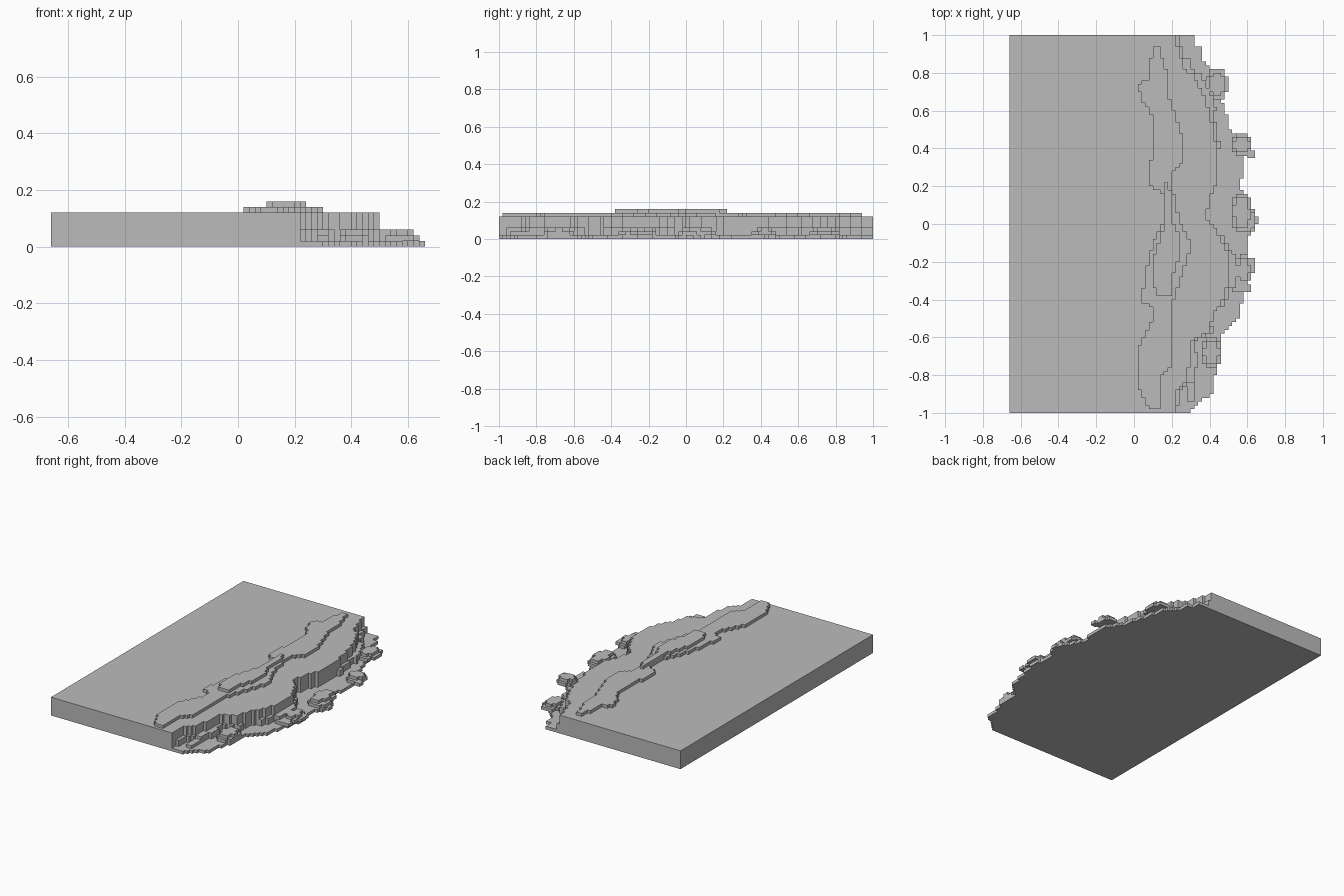
import bpy, bmesh

if "Cube" in bpy.data.objects:
    bpy.data.objects.remove(bpy.data.objects["Cube"])

STEP = 0.02          # size of one terrain cell

stone = bpy.data.materials.new("grey_stone")
stone.diffuse_color = (0.5, 0.5, 0.5, 1)
stone.use_nodes = True
stone.node_tree.nodes["Principled BSDF"].inputs["Base Color"].default_value = stone.diffuse_color


def sample(profile, y):
    """Edge position at y, interpolated along a (y, x) profile, snapped to cells."""
    if y <= profile[0][0]:
        x = profile[0][1]
    elif y >= profile[-1][0]:
        x = profile[-1][1]
    else:
        for (y0, x0), (y1, x1) in zip(profile, profile[1:]):
            if y0 <= y <= y1:
                x = x0 + (x1 - x0) * (y - y0) / (y1 - y0)
                break
    return round(x / STEP) * STEP


def stairs(profile, y0, y1):
    """Stepped outline of one edge, with equal rows merged."""
    pts, last = [], None
    n = round((y1 - y0) / STEP)
    for i in range(n):
        y = y0 + i * STEP
        x = sample(profile, y + STEP / 2)
        if last is None or abs(x - last) > 1e-6:
            if last is not None:
                pts.append((last, y))
            pts.append((x, y))
            last = x
    pts.append((last, y1))
    return pts


def layer(name, left, right, y0, y1, z0, z1):
    outline = stairs(right, y0, y1) + stairs(left, y0, y1)[::-1]
    bm = bmesh.new()
    face = bm.faces.new([bm.verts.new((x, y, z0)) for x, y in outline])
    res = bmesh.ops.extrude_face_region(bm, geom=[face], use_keep_orig=True)
    for v in res["geom"]:
        if isinstance(v, bmesh.types.BMVert):
            v.co.z = z1
    bmesh.ops.recalc_face_normals(bm, faces=bm.faces[:])
    mesh = bpy.data.meshes.new(name)
    bm.to_mesh(mesh)
    bm.free()
    mesh.materials.append(stone)
    ob = bpy.data.objects.new(name, mesh)
    bpy.context.collection.objects.link(ob)
    return ob


back = [(-1, -0.66), (1, -0.66)]

# shoreline at the foot of the cliff
shore = [(-1, .30), (-.95, .34), (-.90, .41), (-.80, .43), (-.70, .46), (-.60, .45),
         (-.55, .50), (-.50, .55), (-.38, .58), (-.30, .60), (-.22, .62), (-.12, .60),
         (-.05, .61), (0, .66), (.05, .65), (.10, .61), (.16, .58), (.22, .55),
         (.25, .58), (.34, .58), (.42, .57), (.50, .51), (.58, .49), (.66, .46),
         (.78, .44), (.86, .37), (.93, .36), (.95, .32), (1, .32)]
layer("shore_base", back, shore, -1, 1, 0, .02)

# cliff rim, with a narrow ledge at its foot
rim = [(-1, .22), (-.90, .22), (-.84, .27), (-.72, .30), (-.62, .31), (-.57, .40),
       (-.48, .42), (-.40, .47), (-.32, .50), (-.15, .50), (-.08, .46), (0, .42),
       (.04, .38), (.14, .40), (.22, .44), (.44, .43), (.60, .40), (.70, .36),
       (.78, .32), (.84, .26), (.92, .24), (.96, .22), (1, .22)]
ledge_width = [(-1, 0), (-.93, .02), (-.75, .04), (-.60, .02), (-.5, 0), (-.38, .02),
               (-.25, .06), (-.12, .02), (0, 0), (.35, 0), (.45, .02), (.75, .04),
               (.88, .03), (1, .02)]
rows = [-1 + STEP * (i + .5) for i in range(100)]
ledge = [(y, sample(rim, y) + sample(ledge_width, y)) for y in rows]
layer("cliff_ledge", back, ledge, -1, 1, .02, .06)
layer("cliff_plateau", back, rim, -1, 1, .06, .12)

# low ridge along the plateau
ridge_left = [(-.97, .08), (-.92, .05), (-.86, .02), (-.66, .02), (-.55, .08), (-.44, .11),
              (-.41, .04), (-.28, .06), (-.16, .08), (-.06, .12), (.02, .16), (.17, .15),
              (.20, .08), (.34, .09), (.52, .11), (.60, .08), (.66, .04), (.73, .02),
              (.77, .08), (.88, .09), (.94, .10)]
ridge_right = [(-.98, .14), (-.81, .14), (-.75, .20), (-.60, .21), (-.45, .19), (-.34, .23),
               (-.22, .27), (-.10, .31), (-.04, .27), (.05, .23), (.16, .21), (.27, .20),
               (.33, .26), (.48, .25), (.60, .21), (.70, .18), (.82, .17), (.94, .13)]
layer("ridge", ridge_left, ridge_right, -.98, .94, .12, .14)

# ridge crest
crest_left = [(-.38, .12), (-.30, .10), (-.18, .10), (-.10, .13), (0, .16), (.22, .16)]
crest_right = [(-.38, .20), (-.28, .20), (-.18, .24), (-.09, .25), (0, .21), (.12, .20), (.22, .18)]
layer("ridge_crest", crest_left, crest_right, -.38, .22, .14, .16)


# boulders: stepped mounds lying on the shore
def boulder(i, x, y, rx, ry, top):
    z = .02
    while z < top - .001:
        shrink = (z - .02) * .8
        a, b = rx - shrink, round((ry - shrink) / STEP) * STEP
        layer(f"boulder_{i}_{round(z * 50)}",
              [(y - b, x - a * .5), (y - b * .2, x - a), (y + b * .3, x - a), (y + b, x - a * .5)],
              [(y - b, x + a * .5), (y - b * .3, x + a), (y + b * .2, x + a), (y + b, x + a * .5)],
              y - b, y + b, z, z + .02)
        z += .02


boulders = [(.44, .74, .06, .08, .06), (.57, .42, .06, .06, .06), (.62, .37, .02, .02, .04),
            (.57, .06, .06, .10, .06), (.61, .02, .03, .06, .04), (.58, -.24, .05, .08, .06),
            (.62, -.22, .02, .04, .04), (.59, -.34, .03, .02, .04), (.41, -.68, .06, .08, .06),
            (.54, -.32, .04, .04, .04), (.30, -.88, .03, .06, .04)]
for i, b in enumerate(boulders):
    boulder(i + 1, *b)
